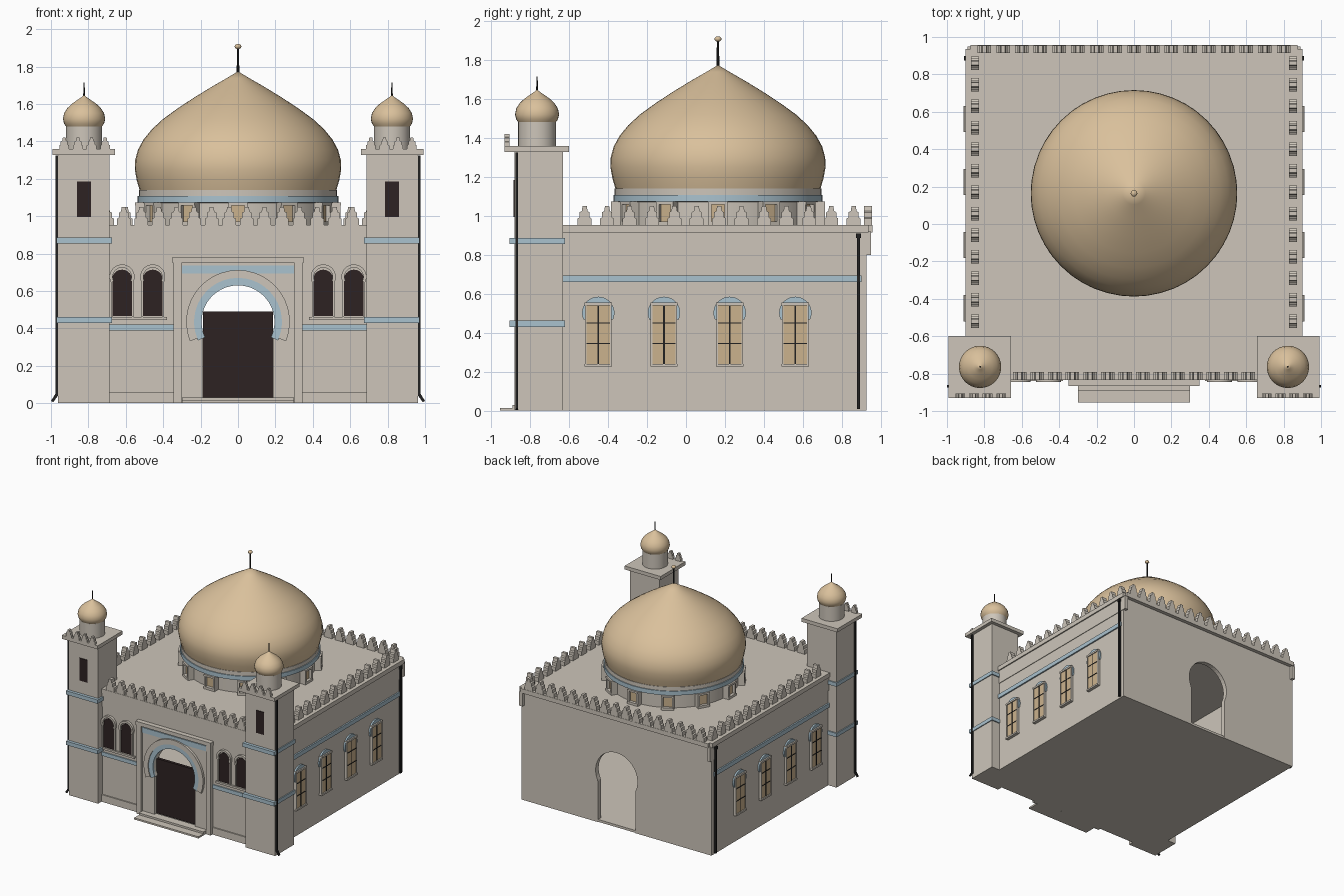
import bpy, bmesh, math
from math import sin, cos, radians, pi
from mathutils import Matrix, Vector

if "Cube" in bpy.data.objects:
    bpy.data.objects.remove(bpy.data.objects["Cube"], do_unlink=True)


def material(name, r, g, b):
    m = bpy.data.materials.new(name)
    m.use_nodes = True
    m.diffuse_color = (r, g, b, 1)
    m.node_tree.nodes["Principled BSDF"].inputs["Base Color"].default_value = (r, g, b, 1)
    return m


STONE = material("pale stone", .61, .56, .49)
GOLD = material("sand gold", .70, .53, .33)
BLUE = material("dusty blue", .40, .54, .62)
DARK = material("dark wood", .026, .016, .016)
PANE = material("amber glass", .60, .45, .27)
IRON = material("black iron", .015, .015, .015)


class Part:
    """Collects solids into one mesh object."""

    def __init__(self, name, mat):
        self.name, self.mat, self.bm = name, mat, bmesh.new()

    def box(self, x0, x1, y0, y1, z0, z1, matrix=Matrix()):
        size = Matrix.Diagonal((abs(x1 - x0), abs(y1 - y0), abs(z1 - z0), 1))
        mid = Matrix.Translation(((x0 + x1) / 2, (y0 + y1) / 2, (z0 + z1) / 2))
        bmesh.ops.create_cube(self.bm, size=1, matrix=matrix @ mid @ size)
        return self

    def prism(self, outline, a, b, axis="y"):
        """Extrude an upright outline from a to b along x or y."""
        def place(u, v, w):
            return (u, w, v) if axis == "y" else (w, u, v)
        lo = [self.bm.verts.new(place(u, v, a)) for u, v in outline]
        hi = [self.bm.verts.new(place(u, v, b)) for u, v in outline]
        self.bm.faces.new(lo)
        self.bm.faces.new(hi[::-1])
        for i in range(len(lo)):
            self.bm.faces.new((lo[i - 1], lo[i], hi[i], hi[i - 1]))
        return self

    def lathe(self, profile, cx, cy, segments=32):
        rings = []
        for r, z in profile:
            if r == 0:
                rings.append([self.bm.verts.new((cx, cy, z))] * segments)
            else:
                rings.append([self.bm.verts.new((cx + r * cos(2 * pi * i / segments),
                              cy + r * sin(2 * pi * i / segments), z)) for i in range(segments)])
        for low, high in zip(rings, rings[1:]):
            for i in range(segments):
                corners = dict.fromkeys((low[i - 1], low[i], high[i], high[i - 1]))
                if len(corners) > 2:
                    self.bm.faces.new(corners)
        return self

    def done(self, smooth=False):
        bmesh.ops.recalc_face_normals(self.bm, faces=self.bm.faces)
        mesh = bpy.data.meshes.new(self.name)
        self.bm.to_mesh(mesh)
        self.bm.free()
        mesh.materials.append(self.mat)
        ob = bpy.data.objects.new(self.name, mesh)
        bpy.context.collection.objects.link(ob)
        if smooth:
            bpy.ops.object.select_all(action="DESELECT")
            ob.select_set(True)
            bpy.context.view_layer.objects.active = ob
            bpy.ops.object.shade_smooth_by_angle(angle=radians(35))
        return ob


def arc(cx, cz, r, dip, n=24):
    """Horseshoe arc from right to left, dipping below its centre line."""
    a0, a1 = radians(-dip), radians(180 + dip)
    return [(cx + r * cos(a0 + (a1 - a0) * i / n), cz + r * sin(a0 + (a1 - a0) * i / n))
            for i in range(n + 1)]


def arch_ring(cx, cz, inner, outer, dip):
    return arc(cx, cz, outer, dip) + arc(cx, cz, inner, dip)[::-1]


def wall_with_arch(half, top, jamb):
    """Wall outline with a horseshoe doorway open to the ground."""
    return ([(-half, 0), (-half, top), (half, top), (half, 0), (jamb, 0), (jamb, .345)]
            + arc(0, .435, .195, 25) + [(-jamb, .345), (-jamb, 0)])


def merlon(part, u, w, z, axis, wide=.036, deep=.021, high=.1):
    """Stepped battlement block with a narrow tip."""
    right = [(wide, 0), (wide, .36 * high), (wide * .72, .42 * high), (wide * .72, .68 * high),
             (wide * .42, .74 * high), (wide * .3, high)]
    outline = [(u + x, z + y) for x, y in right] + [(u - x, z + y) for x, y in right[::-1]]
    part.prism(outline, w - deep, w + deep, axis)


# Hollow main hall
Part("front_wall", STONE).prism(wall_with_arch(.885, .92, .187), -.825, -.785).done()
Part("back_wall", STONE).prism(wall_with_arch(.885, .92, .175), .885, .925).done()
sides = Part("side_walls", STONE)
for s in (-1, 1):
    sides.box(s * .845, s * .885, -.8, .9, 0, .92)
    sides.box(s * .88, s * .89, -.63, .925, .80, .915)
sides.done()
Part("floor", STONE).box(-.88, .88, -.82, .92, 0, .02).done()
roof = Part("roof_and_cornice", STONE).box(-.9, .9, -.835, .935, .915, .952)
roof.box(-.875, .875, .93, .957, .915, .952)
roof.box(-.69, .69, -.83, -.82, .80, .915)
for s in (-1, 1):
    roof.box(s * .86, s * .89, .92, .95, .80, .92)
roof.done()

# Battlements round the roof
battlements = Part("battlements", STONE)
for i in range(14):
    merlon(battlements, -.611 + .094 * i, -.812, .95, "y")
for i in range(17):
    merlon(battlements, -.8 + .1 * i, .934, .95, "y")
for s in (-1, 1):
    for i in range(13):
        merlon(battlements, -.52 + .115 * i, s * .85, .95, "x")
battlements.done()

# Entrance portal
portal = Part("portal", STONE).prism(wall_with_arch(.31, .75, .187), -.842, -.82)
portal.box(-.35, .35, -.865, -.82, .75, .782)
for s in (-1, 1):
    portal.box(s * .302, s * .345, -.858, -.82, 0, .755)
portal.prism(arch_ring(0, .435, .235, .277, 22), -.862, -.83).done()
Part("portal_blue_arch", BLUE).prism(arch_ring(0, .435, .195, .236, 25), -.855, -.83).done()
Part("portal_blue_band", BLUE).box(-.3, .3, -.85, -.84, .693, .737).done()
Part("entrance_door", DARK).box(-.187, .187, -.815, -.79, .03, .49).done()
Part("steps", STONE).box(-.3, .3, -.955, -.82, 0, .014).box(-.3, .3, -.89, -.82, .014, .03).done()

# Facade trim and paired arched windows
trim = Part("facade_trim", STONE)
glass = Part("facade_windows", DARK)
band = Part("facade_blue_bands", BLUE)
for s in (-1, 1):
    trim.box(s * .345, s * .69, -.835, -.82, 0, .06)
    trim.box(s * .38, s * .69, -.84, -.82, .445, .462)
    band.box(s * .345, s * .69, -.834, -.82, .388, .42)
    for x in (.456, .62):
        cx = s * x
        glass.prism([(cx - .052, .465), (cx + .052, .465)] + arc(cx, .66, .054, 10, 12), -.83, -.822)
        trim.prism(arch_ring(cx, .675, .05, .067, 25), -.845, -.82)
        for e in (-1, 1):
            trim.box(cx + e * .052, cx + e * .06, -.838, -.82, .462, .65)
for p in (trim, glass, band):
    p.done()

# Side windows with blue hoods
hoods, panes = Part("window_hoods", BLUE), Part("window_panes", PANE)
frames, bars = Part("window_frames", STONE), Part("window_bars", IRON)
bands = Part("side_blue_bands", BLUE)
for s in (-1, 1):
    bands.box(s * .88, s * .897, -.64, .9, .66, .695)
    for i in range(4):
        y = -.45 + .337 * i
        hoods.prism(arc(y, .502, .083, 25), s * .88, s * .898, "x")
        panes.box(s * .88, s * .902, y - .063, y + .063, .235, .54)
        frames.box(s * .88, s * .91, y - .07, y + .07, .54, .555)
        frames.box(s * .88, s * .912, y - .07, y + .07, .226, .24)
        for e in (-1, 1):
            frames.box(s * .88, s * .907, y + e * .06, y + e * .068, .235, .545)
        bars.box(s * .9, s * .905, y - .004, y + .004, .24, .54)
        for z in (.345, .45):
            bars.box(s * .9, s * .905, y - .06, y + .06, z - .003, z + .003)
for p in (hoods, panes, frames, bars, bands):
    p.done()

# Main dome on its windowed drum
CY = .164
Part("drum", STONE).lathe([(0, .94), (.5, .94), (.5, 1.07), (.53, 1.075), (.53, 1.14), (0, 1.14)], 0, CY, 48).done(True)
Part("drum_blue_band", BLUE).lathe([(.52, 1.073), (.537, 1.073), (.537, 1.108), (.52, 1.108)], 0, CY, 48).done(True)
drum_frames, drum_panes = Part("drum_window_frames", STONE), Part("drum_windows", PANE)
for i in range(12):
    turn = Matrix.Translation(Vector((0, CY, 0))) @ Matrix.Rotation(i * pi / 6, 4, "Z")
    for e in (-1, 1):
        drum_frames.box(e * .034, e * .05, -.548, -.48, .95, 1.073, turn)
    drum_frames.box(-.05, .05, -.55, -.48, 1.058, 1.073, turn)
    drum_frames.box(-.05, .05, -.55, -.48, .95, .972, turn)
    drum_panes.box(-.035, .035, -.525, -.48, .97, 1.06, turn)
drum_frames.done()
drum_panes.done()
DOME = [(0, 1.136), (.525, 1.136), (.541, 1.19), (.552, 1.25), (.55, 1.3), (.535, 1.355), (.505, 1.41),
        (.46, 1.465), (.4, 1.52), (.32, 1.578), (.23, 1.637), (.14, 1.692), (.06, 1.738), (0, 1.774)]
Part("main_dome", GOLD).lathe(DOME, 0, CY, 48).done(True)
Part("dome_spike", IRON).lathe([(0, 1.76), (.007, 1.76), (.006, 1.9), (0, 1.9)], 0, CY, 8).done(True)
ball = [(.018 * sin(pi * i / 8), 1.907 - .014 * cos(pi * i / 8)) for i in range(1, 8)]
Part("dome_finial", GOLD).lathe([(0, 1.893)] + ball + [(0, 1.921)], 0, CY, 12).done(True)

# Corner towers with small onion domes
ONION = [(0, 1.475), (.093, 1.475), (.107, 1.495), (.113, 1.52), (.107, 1.55), (.09, 1.577),
         (.066, 1.6), (.035, 1.622), (.013, 1.637), (0, 1.65)]
for s, side in ((1, "left"), (-1, "right")):
    x, y = s * .823, -.764
    tower = Part(side + "_tower", STONE).box(s * .688, s * .962, -.88, -.63, 0, 1.34)
    tower.box(s * .657, s * .992, -.93, -.6, 1.328, 1.358)
    for i in range(4):
        merlon(tower, s * (.71 + .073 * i), -.918, 1.355, "y", .026, .012, .065)
    tower.done()
    Part(side + "_tower_window", DARK).box(x - .037, x + .037, -.885, -.87, .995, 1.185).done()
    rings = Part(side + "_tower_blue_bands", BLUE)
    for z in (.43, .855):
        rings.box(s * .675, s * .97, -.905, -.62, z, z + .032)
    rings.done()
    Part(side + "_turret_drum", STONE).lathe([(0, 1.35), (.097, 1.35), (.097, 1.48), (0, 1.48)], x, y).done(True)
    Part(side + "_turret_dome", GOLD).lathe(ONION, x, y).done(True)
    Part(side + "_turret_spike", IRON).lathe([(0, 1.63), (.005, 1.63), (.003, 1.715), (0, 1.715)], x, y, 8).done()
    # Rainwater pipes on the tower and the rear corner
    pipes = Part(side + "_rain_pipes", IRON)
    pipes.prism([(s * .963, 1.325), (s * .976, 1.325), (s * .976, .05), (s * 1.0, .012),
                 (s * .988, .005), (s * .963, .04)], -.874, -.861)
    pipes.box(s * .885, s * .903, .877, .892, .01, .9)
    pipes.box(s * .885, s * .908, .873, .897, .885, .91).done()
